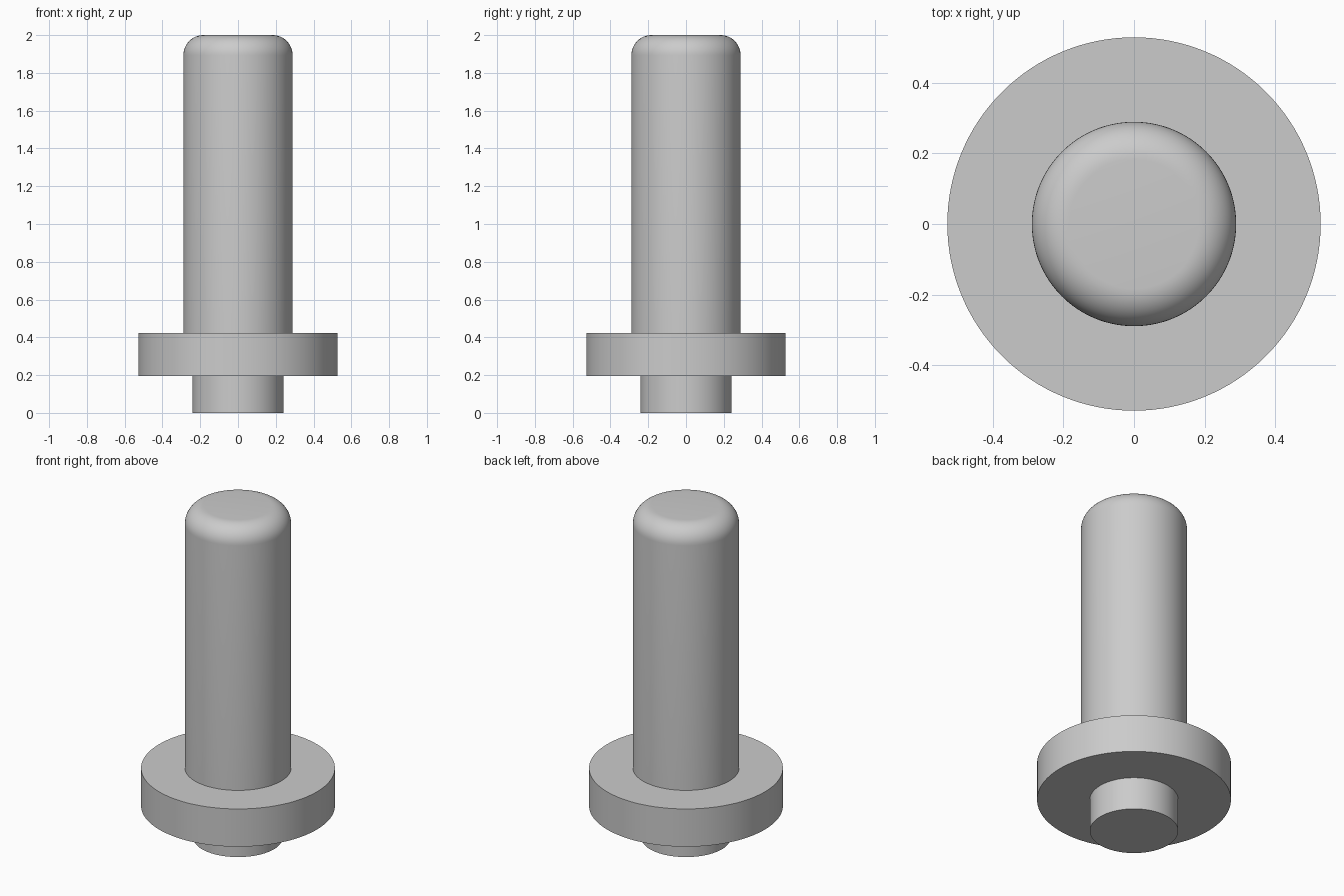
import bpy
import bmesh
from math import radians
from mathutils import Matrix

cube = bpy.data.objects.get("Cube")
if cube:
    bpy.data.objects.remove(cube, do_unlink=True)

SIDES = 128

grey = bpy.data.materials.new("plain grey")
grey.use_nodes = True
colour = (0.6, 0.6, 0.6, 1.0)
grey.diffuse_color = colour
grey.node_tree.nodes["Principled BSDF"].inputs["Base Color"].default_value = colour


def round_bar(name, radius, bottom, top, rounding=0.0):
    """Solid upright cylinder, with an optional rounded top rim."""
    bm = bmesh.new()
    bmesh.ops.create_cone(
        bm, cap_ends=True, segments=SIDES, radius1=radius, radius2=radius,
        depth=top - bottom, matrix=Matrix.Translation((0, 0, (top + bottom) / 2)))
    if rounding:
        rim = [e for e in bm.edges if all(v.co.z > top - 0.001 for v in e.verts)]
        bmesh.ops.bevel(bm, geom=rim, offset=rounding, segments=12,
                        profile=0.5, affect='EDGES')
    mesh = bpy.data.meshes.new(name)
    bm.to_mesh(mesh)
    bm.free()
    mesh.materials.append(grey)
    obj = bpy.data.objects.new(name, mesh)
    bpy.context.collection.objects.link(obj)
    bpy.ops.object.select_all(action='DESELECT')
    obj.select_set(True)
    bpy.context.view_layer.objects.active = obj
    bpy.ops.object.shade_smooth_by_angle(angle=radians(30))
    return obj


# Peg and shaft ends are sunk into the collar so the parts join cleanly
round_bar("lower_peg", 0.241, 0.0, 0.25)
round_bar("collar", 0.528, 0.196, 0.423)
round_bar("shaft", 0.289, 0.35, 2.0, rounding=0.106)
